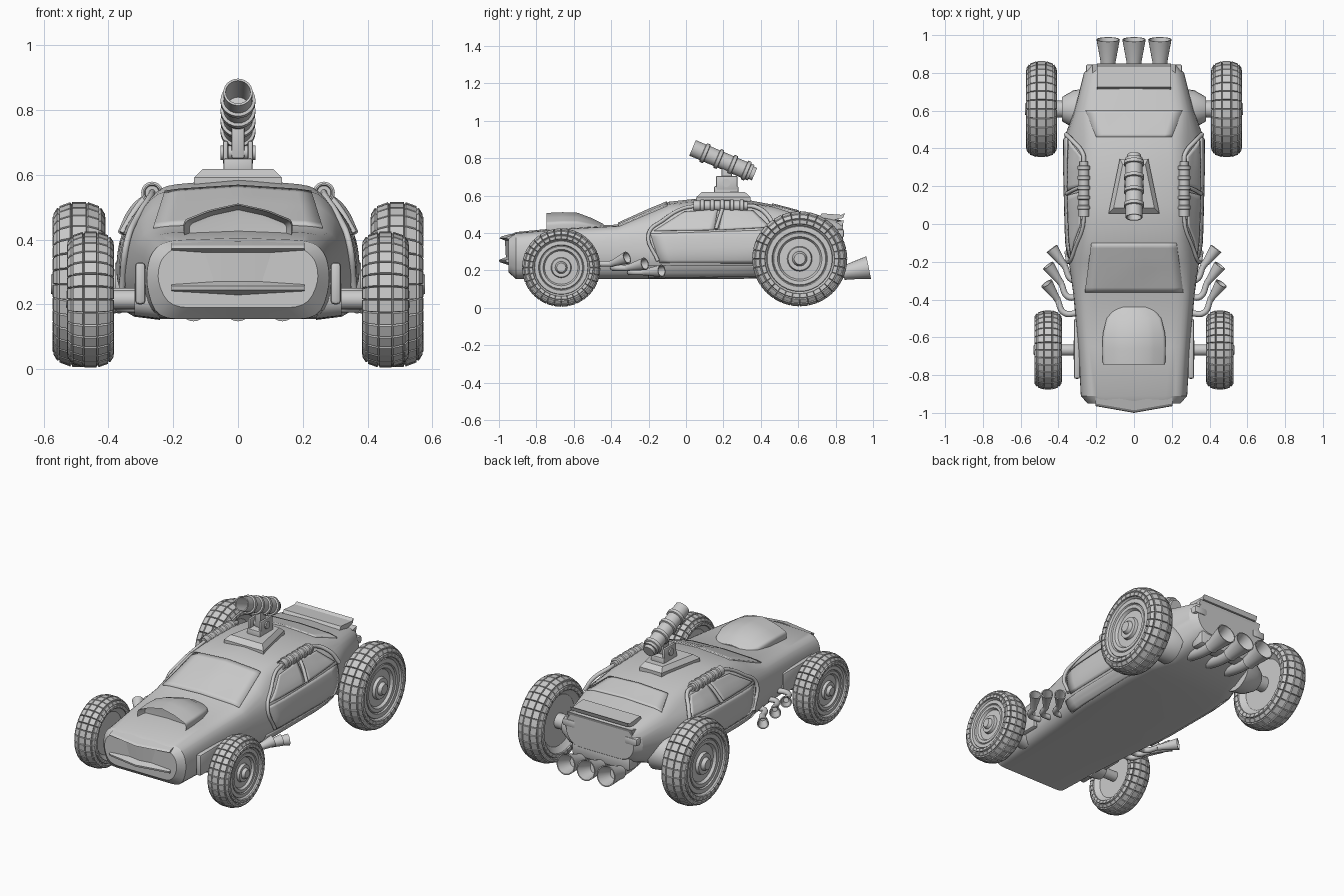
import bpy, bmesh, math
from mathutils import Vector
from mathutils.bvhtree import BVHTree

if "Cube" in bpy.data.objects:
    bpy.data.objects.remove(bpy.data.objects["Cube"])


def finish(name, bm, angle=30):
    bmesh.ops.remove_doubles(bm, verts=bm.verts, dist=1e-5)
    bmesh.ops.recalc_face_normals(bm, faces=bm.faces)
    me = bpy.data.meshes.new(name)
    bm.to_mesh(me)
    bm.free()
    ob = bpy.data.objects.new(name, me)
    bpy.context.collection.objects.link(ob)
    bpy.ops.object.select_all(action='DESELECT')
    ob.select_set(True)
    bpy.context.view_layer.objects.active = ob
    bpy.ops.object.shade_smooth_by_angle(angle=math.radians(angle))
    return ob


def loft(name, rings, angle=30):
    bm = bmesh.new()
    vs = [[bm.verts.new(p) for p in r] for r in rings]
    n = len(vs[0])
    for a, b in zip(vs, vs[1:]):
        for i in range(n):
            bm.faces.new((a[i], a[(i + 1) % n], b[(i + 1) % n], b[i]))
    bm.faces.new(vs[0])
    bm.faces.new(vs[-1])
    return finish(name, bm, angle)


def lathe(name, profile, origin, axis, segs=24, tread=None):
    """Revolve (distance, radius) points about an axis; tread = (first, last) rows made into blocks."""
    bm = bmesh.new()
    q = Vector(axis).to_track_quat('Z', 'Y')
    o = Vector(origin)
    rows = []
    for d, r in profile:
        rows.append([bm.verts.new(o + q @ Vector((r * math.cos(k * math.tau / segs),
                     r * math.sin(k * math.tau / segs), d))) for k in range(segs)])
    blocks = []
    for j, (a, b) in enumerate(zip(rows, rows[1:])):
        for i in range(segs):
            f = bm.faces.new((a[i], a[(i + 1) % segs], b[(i + 1) % segs], b[i]))
            if tread and tread[0] <= j < tread[1]:
                blocks.append(f)
    if blocks:
        bmesh.ops.recalc_face_normals(bm, faces=bm.faces)
        bmesh.ops.inset_individual(bm, faces=blocks, thickness=0.003, depth=0.008)
    return finish(name, bm)


def box(name, lo, hi, bevel=0.006):
    bm = bmesh.new()
    bmesh.ops.create_cube(bm, size=1)
    for v in bm.verts:
        v.co = [lo[i] + (v.co[i] + .5) * (hi[i] - lo[i]) for i in range(3)]
    bmesh.ops.bevel(bm, geom=bm.edges[:], offset=bevel, segments=2, affect='EDGES', profile=.5)
    return finish(name, bm)


def tube(name, pts, r):
    cu = bpy.data.curves.new(name, 'CURVE')
    cu.dimensions = '3D'
    cu.bevel_depth, cu.bevel_resolution, cu.use_fill_caps = r, 3, True
    sp = cu.splines.new('BEZIER')
    sp.bezier_points.add(len(pts) - 1)
    for b, p in zip(sp.bezier_points, pts):
        b.co = p
        b.handle_left_type = b.handle_right_type = 'AUTO'
    sp.resolution_u = 6
    ob = bpy.data.objects.new(name, cu)
    bpy.context.collection.objects.link(ob)
    bpy.ops.object.select_all(action='DESELECT')
    ob.select_set(True)
    bpy.context.view_layer.objects.active = ob
    bpy.ops.object.convert(target='MESH')


def rounded(pts, rad):
    """Round the inner corners of an open polyline."""
    pts = [Vector(p) for p in pts]
    out = [pts[0]]
    for a, b, c in zip(pts, pts[1:], pts[2:]):
        p = b + (a - b).normalized() * min(rad, .45 * (a - b).length)
        q = b + (c - b).normalized() * min(rad, .45 * (c - b).length)
        out += [p * (1 - t)**2 + b * 2 * t * (1 - t) + q * t * t for t in (0, .25, .5, .75, 1)]
    return out + [pts[-1]]


def mirrored_ring(half):
    return half + [Vector((-p.x, p.y, p.z)) for p in reversed(half[1:-1])]


# Body shell: y, floor z, floor w, belly w/z, shoulder w/z, roof edge w/z, top z
stations = [
    (-.95, .19, .21, .25, .27, .24, .34, .19, .38, .385),
    (-.91, .155, .25, .285, .26, .275, .35, .23, .397, .405),
    (-.65, .155, .26, .30, .26, .29, .37, .25, .42, .43),
    (-.37, .155, .28, .325, .26, .315, .39, .27, .435, .445),
    (-.20, .155, .30, .35, .26, .335, .41, .265, .505, .522),
    (-.09, .155, .31, .365, .27, .35, .41, .255, .55, .567),
    (.10, .155, .31, .37, .27, .355, .42, .25, .565, .588),
    (.30, .155, .31, .375, .27, .36, .42, .25, .56, .582),
    (.46, .16, .30, .375, .28, .355, .43, .24, .54, .552),
    (.60, .17, .25, .32, .30, .31, .43, .26, .505, .515),
    (.80, .24, .20, .265, .33, .265, .41, .22, .47, .475),
    (.84, .27, .18, .23, .33, .23, .41, .20, .46, .465)]
rings = []
for y, zb, wb, wm, zm, ws, zs, wr, zr, zt in stations:
    rings.append(mirrored_ring(rounded([(0, y, zb), (wb, y, zb), (wm, y, zm), (ws, y, zs),
                                        (wr, y, zr), (0, y, zt)], .06)))
body = loft("body_shell", rings, 24)
tree = BVHTree.FromPolygons([v.co.copy() for v in body.data.vertices],
                            [p.vertices[:] for p in body.data.polygons])


def panel(name, corners, d, thick=.014, n=10):
    """Slab moulded onto the body by projecting a four-cornered patch along d."""
    a, b, c, e = map(Vector, corners)
    d = Vector(d)
    bm = bmesh.new()
    g = []
    for i in range(n + 1):
        for j in range(n + 1):
            p = a.lerp(b, i / n).lerp(e.lerp(c, i / n), j / n)
            hit = tree.ray_cast(p - d * 2, d)[0]
            g.append(bm.verts.new(hit if hit else p))
    for i in range(n):
        for j in range(n):
            k = i * (n + 1) + j
            bm.faces.new((g[k], g[k + 1], g[k + n + 2], g[k + n + 1]))
    ob = finish(name, bm, 30)
    m = ob.modifiers.new("thickness", 'SOLIDIFY')
    m.thickness, m.offset = thick, 0


# Glass and side panels
panel("windshield", [(-.26, -.36, .5), (.26, -.36, .5), (.225, -.1, .5), (-.225, -.1, .5)], (0, 0, -1))
panel("rear_window", [(-.2, .46, .5), (.2, .46, .5), (.255, .6, .5), (-.255, .6, .5)], (0, 0, -1))
for s in (-1, 1):
    for nm, c in (("front_side_window", [(-.17, .41), (-.01, .51), (.17, .525), (.15, .415)]),
                  ("rear_side_window", [(.175, .415), (.2, .525), (.36, .515), (.45, .43)]),
                  ("door_panel", [(-.19, .395), (-.14, .24), (.44, .24), (.46, .415)]),
                  ("side_skirt", [(-.2, .225), (-.2, .165), (.42, .17), (.44, .225)])):
        panel(nm, [(s * .3, y, z) for y, z in c], (-s, 0, 0), .012)

# Hood scoop with open mouth
rings = []
for y, w, edge, top in ((-.69, .14, .44, .475), (-.692, .15, .447, .492), (-.745, .165, .455, .507),
                        (-.66, .168, .46, .511), (-.58, .165, .46, .508), (-.5, .145, .445, .478),
                        (-.44, .10, .43, .447)):
    rings.append(mirrored_ring(rounded([(0, y, .405), (w, y, .405), (w, y, edge),
                                        (w * .55, y, edge + (top - edge) * .6), (0, y, top)], .015)))
loft("hood_scoop", rings)

# Pointed nose with recessed grille
section = [(.06, .395), (.012, .382), (0, .372), (.03, .36), (.035, .27), (-.002, .256), (0, .245), (.06, .225)]
loft("nose_grille", [[(x, y0 + dy, z) for dy, z in section]
                     for x, y0 in ((-.205, -.962), (0, -.998), (.205, -.962))], 20)

# Rear deck wing, tail fins and lamps
wing = [(.71, .48), (.725, .505), (.83, .497), (.85, .507), (.84, .48), (.72, .455)]
loft("rear_wing", [[(x, y, z) for y, z in wing] for x in (-.195, .195)])
lip = [(.78, .455), (.845, .468), (.835, .435), (.78, .41)]
loft("tail_lip", [[(x, y, z) for y, z in lip] for x in (-.22, .22)])
box("rear_bumper", (-.2, .74, .2), (.2, .835, .3), .02)
for s in (-1, 1):
    xs = sorted((s * .17, s * .255))
    box("tail_lamp", (xs[0], .77, .375), (xs[1], .845, .42), .01)
    xs = sorted((s * .285, s * .318))
    box("front_wheel_guard", (xs[0], -.82, .2), (xs[1], -.5, .33), .012)

# Wheels and axles
wheel = [(-.6, 0), (-.6, .62), (-.78, .7), (-.93, .75), (-.96, .85), (-.78, .94), (-.3, .995), (.3, .995),
         (.78, .94), (.96, .85), (.93, .75), (.85, .72), (.78, .71), (.85, .7), (.86, .6), (.76, .58),
         (.82, .56), (.8, .48), (.6, .44), (.62, .27), (.85, .25), (.88, .19), (.85, .16), (.95, .15),
         (1.12, .12), (1.12, 0)]
for s in (-1, 1):
    for nm, x, y, z, R, h in (("front_wheel", .455, -.667, .215, .203, .068),
                              ("rear_wheel", .49, .608, .262, .248, .077)):
        lathe(nm, [(a * h, r * R) for a, r in wheel], (s * x, y, z), (s, 0, 0), 32, (3, 10))
    lathe("front_axle", [(0, 0), (0, .06), (.08, .05), (.08, .03), (.22, .03), (.22, 0)],
          (s * .24, -.667, .215), (s, 0, 0))
    lathe("rear_axle", [(0, 0), (0, .11), (.08, .1), (.14, .065), (.14, .045), (.23, .045), (.23, 0)],
          (s * .24, .608, .262), (s, 0, 0))


def trumpet(name, p0, p1, r0, r1):
    d = Vector(p1) - Vector(p0)
    L = d.length
    lathe(name, [(0, 0), (0, r0), (.15 * L, r0), (L, r1), (L, r1 - .006), (.35 * L, r0 * .8), (.35 * L, 0)], p0, d)


# Exhausts
for x in (-.137, 0, .137):
    tube("rear_exhaust_pipe", [(x, .6, .23), (x, .75, .195), (x, .86, .19)], .034)
    trumpet("rear_exhaust", (x, .84, .187), (x, .977, .215), .04, .062)
for s in (-1, 1):
    for a, b in (((.365, -.225, .19), (.435, -.13, .197)), ((.385, -.315, .213), (.455, -.22, .235)),
                 ((.405, -.4, .235), (.462, -.315, .268))):
        p0, p1 = [(s * x, y, z) for x, y, z in (a, b)]
        trumpet("side_exhaust", p0, p1, .018, .034)
        tube("side_exhaust_pipe", [(s * .29, a[1] - .07, a[2]), (s * (a[0] - .035), a[1] - .07, a[2]), p0], .016)


def ringed(L, r, n, bore):
    """Tube profile with n raised bands and a bored mouth."""
    p = [(bore, 0), (bore, r * .75), (0, r * .85), (0, r)]
    for k in range(n):
        t = L * (k + .9) / (n + .5)
        p += [(t - .012, r), (t - .009, r * 1.2), (t + .009, r * 1.2), (t + .012, r)]
    return p + [(L - .02, r), (L - .02, r * .8), (L, r * .8), (L, 0)]


# Roof launcher on its mount
def plate(k, z):
    return [(x * k, .2 + (y - .2) * k, z) for x, y in ((-.135, .055), (.135, .055), (.075, .345), (-.075, .345))]


loft("mount_plate", [plate(1, .55), plate(1, .592), plate(.8, .618)])
box("mount_base", (-.045, .15, .6), (.045, .28, .65))
for s in (-1, 1):
    xs = sorted((s * .03, s * .046))
    box("mount_cheek", (xs[0], .16, .63), (xs[1], .275, .705))
lathe("mount_pin", [(0, 0), (0, .022), (.108, .022), (.108, 0)], (-.054, .215, .668), (1, 0, 0))
box("launcher_post", (-.02, .19, .65), (.02, .245, .78))
lathe("launcher", ringed(.36, .045, 4, .12), (0, .035, .855), (0, .33, -.14))

# Roof side canisters and cage rails
for s in (-1, 1):
    lathe("roof_canister", ringed(.29, .028, 5, .01), (s * .265, .04, .545), (0, 1, 0))
    tube("rear_rail", [(s * .265, .32, .545), (s * .27, .37, .54), (s * .325, .44, .49),
                       (s * .36, .475, .42)], .012)
    tube("front_rail", [(s * .265, .05, .545), (s * .272, -.02, .53), (s * .31, -.12, .47),
                        (s * .342, -.2, .395), (s * .358, -.15, .25)], .01)
    tube("door_pillar", [(s * .27, .2, .545), (s * .31, .185, .5), (s * .358, .16, .42)], .01)
